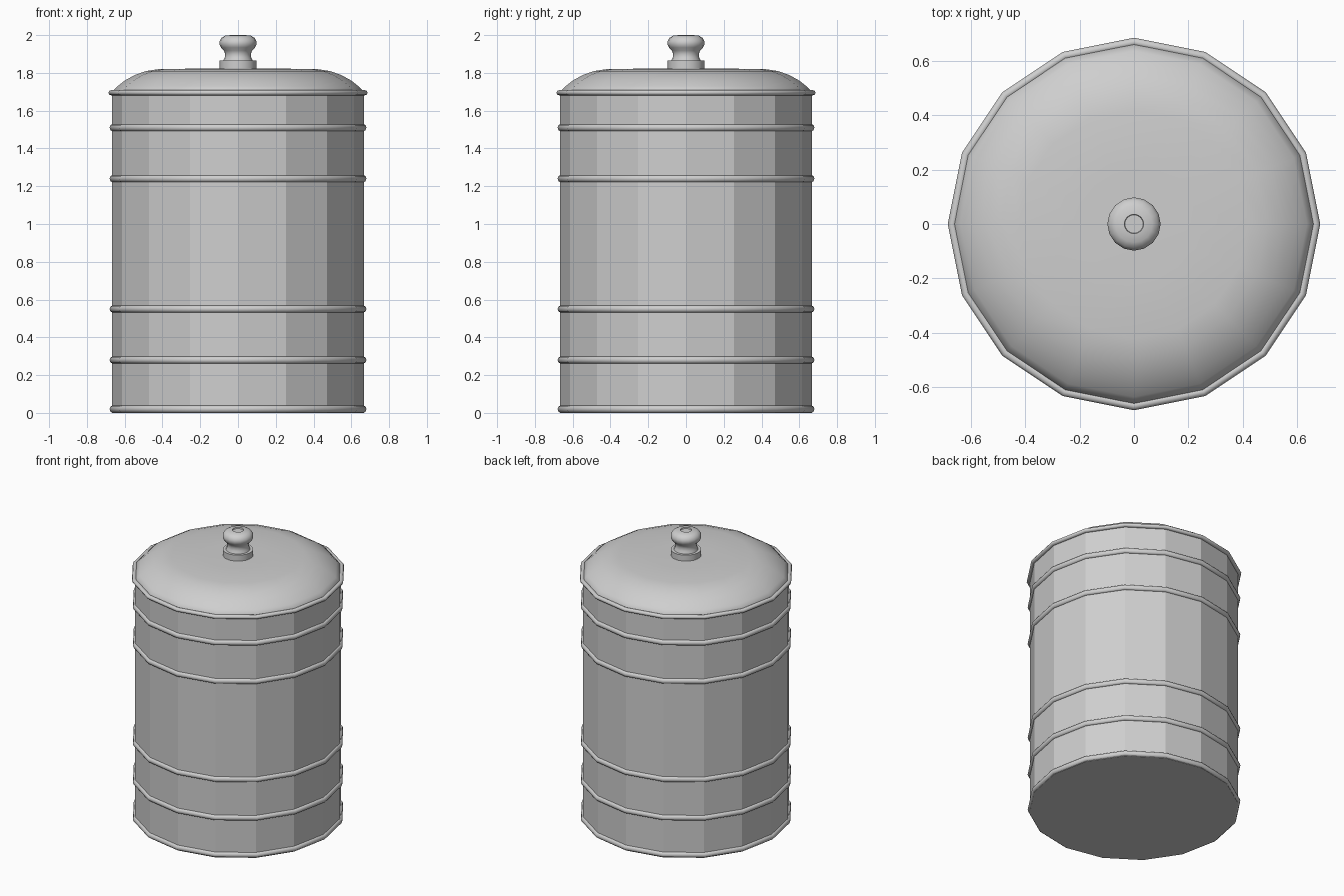
import bpy
import bmesh
import math

cube = bpy.data.objects.get("Cube")
if cube:
    bpy.data.objects.remove(cube, do_unlink=True)

SIDES = 16

metal = bpy.data.materials.new("light grey metal")
metal.use_nodes = True
grey = (0.62, 0.62, 0.62, 1)
metal.diffuse_color = grey
metal.node_tree.nodes["Principled BSDF"].inputs["Base Color"].default_value = grey


def lathe(name, profile, angle=None, closed=False):
    """Turn a list of (radius, height) points around z; flat if no angle."""
    bm = bmesh.new()
    rings = []
    for r, z in profile:
        if r == 0:
            rings.append([bm.verts.new((0, 0, z))] * SIDES)
        else:
            turns = [math.tau * i / SIDES for i in range(SIDES)]
            rings.append([bm.verts.new((r * math.cos(t), r * math.sin(t), z)) for t in turns])
    pairs = list(zip(rings, rings[1:]))
    if closed:
        pairs.append((rings[-1], rings[0]))
    for low, high in pairs:
        for i in range(SIDES):
            j = (i + 1) % SIDES
            corners = dict.fromkeys((low[i], low[j], high[j], high[i]))
            bm.faces.new(list(corners))
    bmesh.ops.recalc_face_normals(bm, faces=bm.faces)
    mesh = bpy.data.meshes.new(name)
    bm.to_mesh(mesh)
    bm.free()
    mesh.materials.append(metal)
    obj = bpy.data.objects.new(name, mesh)
    bpy.context.collection.objects.link(obj)
    if angle:
        bpy.ops.object.select_all(action="DESELECT")
        obj.select_set(True)
        bpy.context.view_layer.objects.active = obj
        bpy.ops.object.shade_smooth_by_angle(angle=math.radians(angle))
    return obj


def bead(name, radius, height, half_width, half_height):
    """Rounded hoop around the can."""
    turns = [math.tau * k / 8 for k in range(8)]
    section = [(radius + half_width * math.cos(t), height + half_height * math.sin(t)) for t in turns]
    return lathe(name, section, 60, closed=True)


# Faceted can with a closed base
lathe("can_body", [(0, 0), (0.666, 0), (0.666, 1.69), (0, 1.69)])

# Raised hoops
for label, height in (("base", 0.02), ("lower", 0.28), ("lower_middle", 0.55),
                      ("upper_middle", 1.24), ("upper", 1.51)):
    bead(label + "_hoop", 0.664, height, 0.016, 0.019)

# Domed lid and its rolled rim
lathe("lid", [(0, 1.685), (0.662, 1.685), (0.662, 1.705), (0.637, 1.73), (0.6, 1.759),
              (0.55, 1.787), (0.49, 1.809), (0.42, 1.82), (0.2, 1.823), (0, 1.824)], 50)
bead("lid_rim", 0.67, 1.695, 0.016, 0.014)

# Turned knob on a collar, with a small dimple on top
lathe("knob_collar", [(0, 1.815), (0.097, 1.815), (0.097, 1.865), (0, 1.865)], 40)
lathe("knob", [(0, 1.86), (0.08, 1.86), (0.07, 1.882), (0.068, 1.9), (0.074, 1.918),
               (0.09, 1.934), (0.098, 1.95), (0.098, 1.967), (0.088, 1.985),
               (0.068, 1.997), (0.036, 2.0), (0.034, 1.992), (0, 1.992)], 50)
